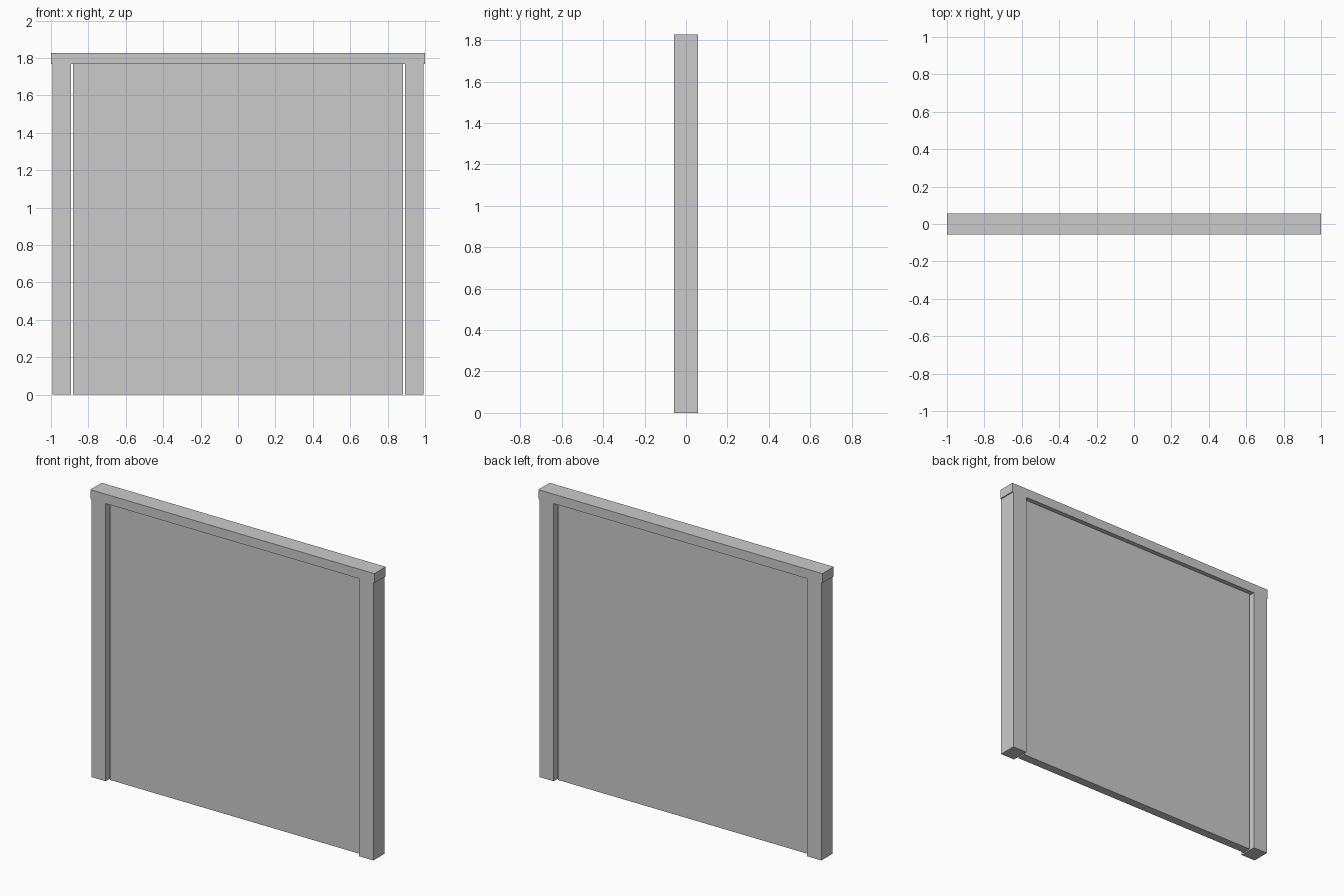
import bpy
import bmesh

cube = bpy.data.objects.get("Cube")
if cube:
    bpy.data.objects.remove(cube, do_unlink=True)

# Single matt grey for the whole frame and panel
GREY = (0.60, 0.60, 0.60, 1.0)
grey = bpy.data.materials.new("light_grey")
grey.use_nodes = True
grey.diffuse_color = GREY
grey.node_tree.nodes["Principled BSDF"].inputs["Base Color"].default_value = GREY

HALF_DEPTH = 0.057
LINTEL_Z = 1.767
TOP_Z = 1.827


def box(name, x, y, z):
    """Flat-shaded box spanning the given (min, max) ranges."""
    spans = (x, y, z)
    bm = bmesh.new()
    bmesh.ops.create_cube(bm, size=1.0)
    for v in bm.verts:
        for i, (low, high) in enumerate(spans):
            v.co[i] = low if v.co[i] < 0 else high
    mesh = bpy.data.meshes.new(name)
    bm.to_mesh(mesh)
    bm.free()
    mesh.materials.append(grey)
    obj = bpy.data.objects.new(name, mesh)
    bpy.context.scene.collection.objects.link(obj)
    return obj


depth = (-HALF_DEPTH, HALF_DEPTH)

# Top beam, slightly wider than the posts
box("top_beam", (-1.0, 1.0), depth, (LINTEL_Z, TOP_Z))

# Side posts
box("left_post", (0.892, 0.993), depth, (0.0, LINTEL_Z))
box("right_post", (-0.993, -0.892), depth, (0.0, LINTEL_Z))

# Thin recessed panel, with a narrow gap beside each post
box("panel", (-0.882, 0.882), (-0.028, 0.028), (0.0, LINTEL_Z))
